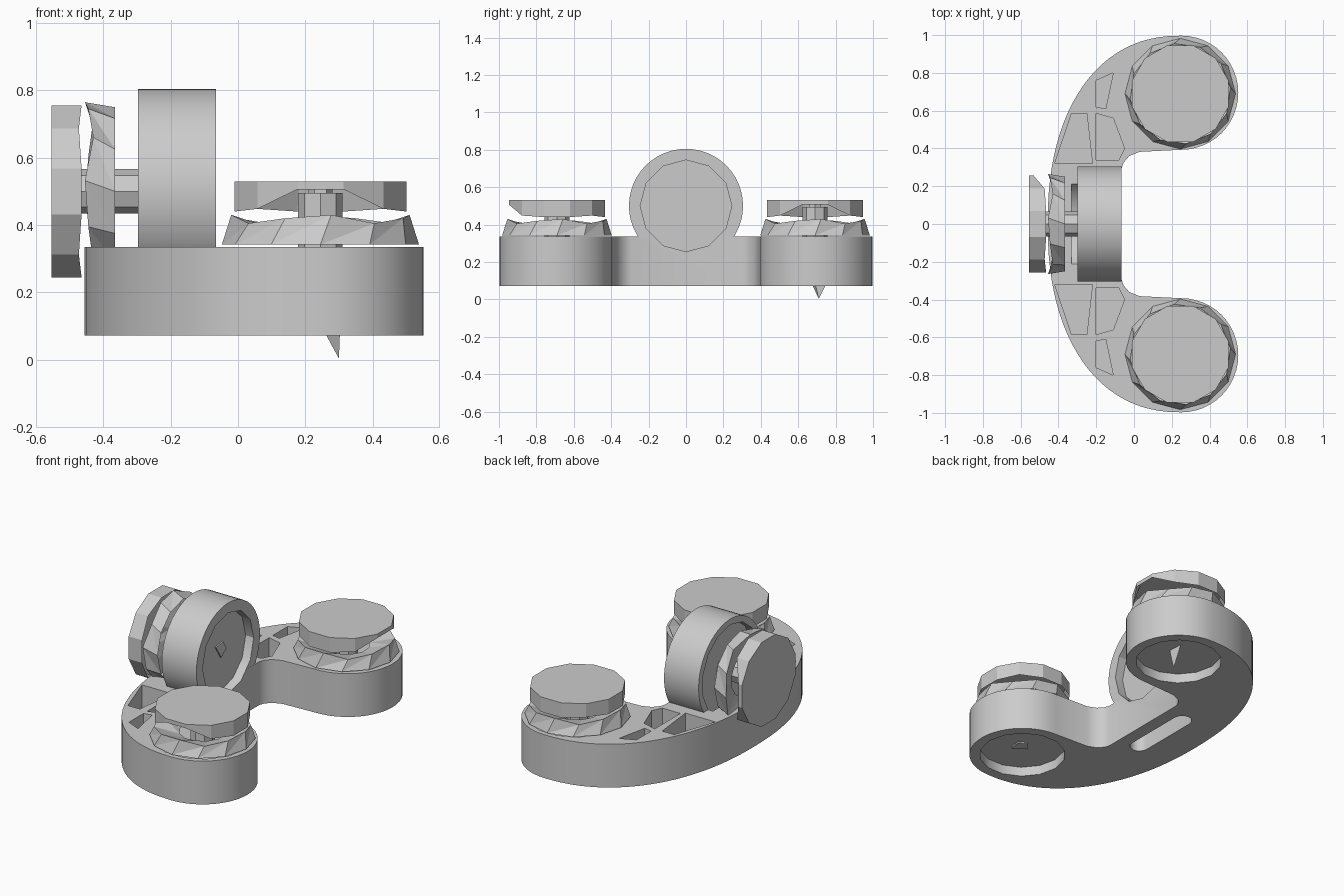
import bpy, bmesh, math
from mathutils import Matrix

old = bpy.data.objects.get("Cube")
if old:
    bpy.data.objects.remove(old, do_unlink=True)

grey = bpy.data.materials.new("plain grey")
grey.use_nodes = True
grey.diffuse_color = (0.6, 0.6, 0.6, 1)
grey.node_tree.nodes["Principled BSDF"].inputs["Base Color"].default_value = (0.6, 0.6, 0.6, 1)


def make(name, bm, matrix=Matrix()):
    bmesh.ops.recalc_face_normals(bm, faces=bm.faces)
    mesh = bpy.data.meshes.new(name)
    bm.to_mesh(mesh)
    bm.free()
    mesh.transform(matrix)
    mesh.materials.append(grey)
    obj = bpy.data.objects.new(name, mesh)
    bpy.context.collection.objects.link(obj)
    return obj


def prism(name, points, z0, z1, matrix=Matrix()):
    bm = bmesh.new()
    face = bm.faces.new([bm.verts.new((x, y, z0)) for x, y in points])
    ext = bmesh.ops.extrude_face_region(bm, geom=[face])
    moved = [v for v in ext["geom"] if isinstance(v, bmesh.types.BMVert)]
    bmesh.ops.translate(bm, verts=moved, vec=(0, 0, z1 - z0))
    return make(name, bm, matrix)


def circle(r, n, cx=0, cy=0):
    return [(cx + r * math.cos(math.tau * i / n), cy + r * math.sin(math.tau * i / n)) for i in range(n)]


def combine(target, tool, operation):
    mod = target.modifiers.new(operation.lower(), "BOOLEAN")
    mod.operation, mod.object, mod.solver = operation, tool, "EXACT"
    bpy.context.view_layer.objects.active = target
    bpy.ops.object.modifier_apply(modifier=mod.name)
    bpy.data.objects.remove(tool, do_unlink=True)


def smooth(obj):
    bpy.ops.object.select_all(action="DESELECT")
    obj.select_set(True)
    bpy.context.view_layer.objects.active = obj
    bpy.ops.object.shade_smooth_by_angle(angle=math.radians(30))


# Curved base: rounded outer back, two round ends, straight inner edge
PX, PY, R = 0.25, 0.695, 0.302
BOTTOM, TOP = 0.072, 0.335
half = []
for i in range(25):
    a = math.pi / 2 * i / 24
    half.append((PX - 0.707 * max(math.cos(a), 0) ** 0.89, 0.997 * math.sin(a) ** 0.89))
for i in range(1, 25):
    a = math.pi / 2 - math.pi * i / 24
    half.append((PX + R * math.cos(a), PY + R * math.sin(a)))
half += [(0.03, 0.382), (-0.025, 0.36), (-0.055, 0.325), (-0.065, 0.295)]
outline = half + [(x, -y) for x, y in reversed(half[1:])]
base = prism("curved_base", outline, BOTTOM, TOP)

# Upright round housing; its local z runs along -x
UP = Matrix.Translation((0, 0, 0.5)) @ Matrix.Rotation(-math.pi / 2, 4, "Y")
housing = prism("upright_housing", circle(0.305, 48), 0.066, 0.298, UP)
combine(base, housing, "UNION")
combine(base, prism("front_recess", circle(0.245, 12), 0.0, 0.12, UP), "DIFFERENCE")
combine(base, prism("rear_recess", circle(0.27, 14), 0.25, 0.33, UP), "DIFFERENCE")

# Round recesses above and below each end, and tapering top pockets
pockets = [
    [(-0.42, 0.32), (-0.22, 0.32), (-0.25, 0.585), (-0.33, 0.585)],
    [(-0.2, 0.34), (-0.08, 0.34), (-0.05, 0.4), (-0.11, 0.56), (-0.2, 0.585)],
    [(-0.2, 0.62), (-0.15, 0.61), (-0.11, 0.8), (-0.2, 0.76)],
]
for side in (1, -1):
    combine(base, prism("lower_recess", circle(0.245, 14, PX, side * PY), 0.0, 0.13), "DIFFERENCE")
    combine(base, prism("upper_recess", circle(0.275, 14, PX, side * PY), 0.29, 0.4), "DIFFERENCE")
    for pocket in pockets:
        combine(base, prism("pocket", [(x, side * y) for x, y in pocket], 0.13, 0.4), "DIFFERENCE")

# Long slot underneath
slot = [(-0.2 + 0.055 * math.cos(a), s * 0.19 + 0.055 * math.sin(a))
        for s, start in ((1, 0), (-1, math.pi))
        for a in [start + math.pi * k / 8 for k in range(9)]]
combine(base, prism("slot", slot, 0.0, 0.2), "DIFFERENCE")
smooth(base)


def ring(bm, radius, heights, turn=0):
    n = len(heights)
    return [bm.verts.new((radius * math.cos(math.tau * i / n + turn),
                          radius * math.sin(math.tau * i / n + turn), h)) for i, h in enumerate(heights)]


def bridge(bm, a, b):
    n = len(a)
    for i in range(n):
        j = (i + 1) % n
        bm.faces.new((a[i], a[j], b[j]))
        bm.faces.new((a[i], b[j], b[i]))


def knob(label, matrix, lift, notch, foot_z, foot_r):
    n, turn = 12, math.pi / 12
    # Faceted hollow cap with a skirt notched on one side
    bm = bmesh.new()
    top = ring(bm, 0.265, [lift + 0.09] * n, turn)
    gap = (notch, (notch - 1) % n)
    low = ring(bm, 0.265, [lift + (0.066 if i in gap else 0.008 * (i % 3 == 1)) for i in range(n)], turn)
    bm.faces.new(top)
    bridge(bm, top, low)
    inner = ring(bm, 0.245, [lift + 0.076] * n, turn)
    bridge(bm, low, inner)
    bm.faces.new(inner)
    make(label + "_cap", bm, matrix)
    # Ragged conical collar
    bm = bmesh.new()
    foot = ring(bm, foot_r, [foot_z] * n)
    crest = ring(bm, 0.267, [lift - (0.01, 0.035, 0.02)[i % 3] for i in range(n)], 0.12)
    throat = ring(bm, 0.13, [foot_z + 0.03] * n, 0.3)
    bridge(bm, foot, crest)
    bridge(bm, crest, throat)
    make(label + "_collar", bm, matrix)
    # Centre stem topped by a small nut
    smooth(prism(label + "_stem", circle(0.066, 8), -0.06, lift + 0.055, matrix))
    smooth(prism(label + "_nut", circle(0.036, 6), lift + 0.05, lift + 0.08, matrix))


knob("back_knob", Matrix.Translation((PX - 0.005, PY - 0.005, TOP)), 0.105, 0, 0.007, 0.293)
knob("front_knob", Matrix.Translation((PX - 0.005, 0.005 - PY, TOP)), 0.105, 9, 0.007, 0.293)
knob("upright_knob", UP @ Matrix.Translation((0, 0, 0.31)), 0.155, 3, 0.055, 0.25)

# Small plugs on the recessed discs
square = [(0.04, -0.05), (0.05, 0.02), (0.0, 0.05), (-0.04, 0.0)]
prism("upright_plug", square, 0.112, 0.121, UP)
prism("front_plug", square, 0.122, 0.131, Matrix.Translation((PX, -PY, 0)))

# Pointed spike beneath the back end
bm = bmesh.new()
tip = bm.verts.new((0.3, 0.71, 0.003))
feet = [bm.verts.new(p) for p in ((0.23, 0.65, 0.132), (0.305, 0.68, 0.132), (0.3, 0.775, 0.132))]
bm.faces.new(feet)
for i in range(3):
    bm.faces.new((tip, feet[i], feet[(i + 1) % 3]))
make("spike", bm)
